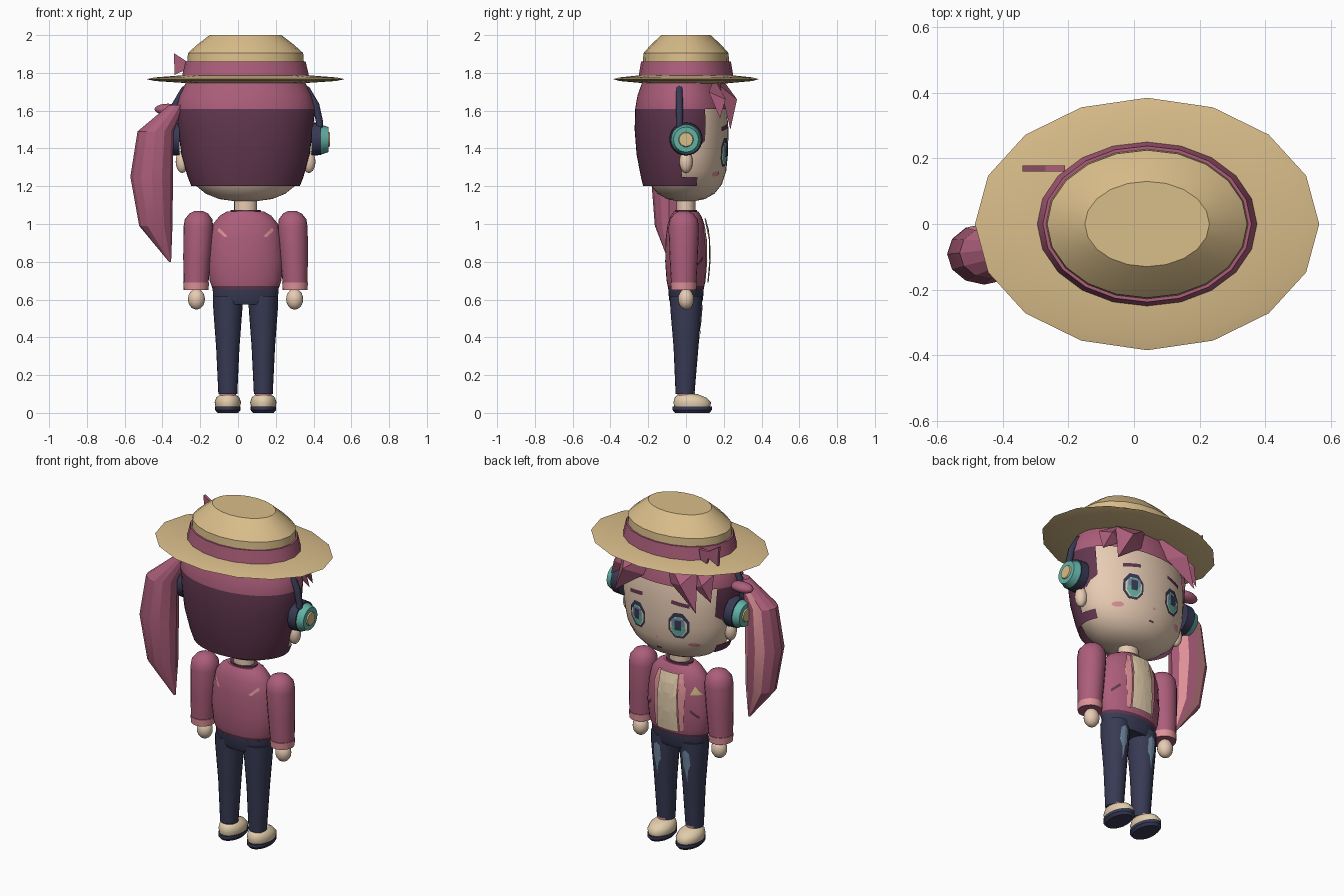
import bpy, bmesh, math
from mathutils import Vector, Matrix
from mathutils.bvhtree import BVHTree

if "Cube" in bpy.data.objects:
    bpy.data.objects.remove(bpy.data.objects["Cube"])

CX = 0.04  # the body's plane of symmetry


def material(name, rgb):
    lin = [((c / 255 + 0.055) / 1.055) ** 2.4 for c in rgb] + [1]
    m = bpy.data.materials.new(name)
    m.use_nodes = True
    m.diffuse_color = lin
    m.node_tree.nodes["Principled BSDF"].inputs["Base Color"].default_value = lin
    return m


PINK = material("rose", (172, 94, 122))
PLUM = material("dark plum", (98, 55, 79))
SKIN = material("skin", (232, 204, 180))
STRAW = material("straw", (217, 189, 138))
NAVY = material("navy", (56, 58, 84))
TEAL = material("teal", (98, 178, 166))
LIGHT = material("light pink", (222, 146, 152))
DENIM = material("faded blue", (112, 136, 162))
CREAM = material("cream", (226, 205, 172))


def finish(name, bm, mats, smooth=35):
    bmesh.ops.recalc_face_normals(bm, faces=bm.faces)
    me = bpy.data.meshes.new(name)
    bm.to_mesh(me)
    bm.free()
    ob = bpy.data.objects.new(name, me)
    bpy.context.collection.objects.link(ob)
    for m in mats if isinstance(mats, (list, tuple)) else [mats]:
        me.materials.append(m)
    if smooth:
        bpy.ops.object.select_all(action='DESELECT')
        ob.select_set(True)
        bpy.context.view_layer.objects.active = ob
        bpy.ops.object.shade_smooth_by_angle(angle=math.radians(smooth))
    return ob


def loft(name, rings, mats, seg=24, rule=None, cut=None, smooth=35):
    """Skin elliptical rings (z, cx, cy, rx, ry); rule(centre, segment) picks a material."""
    bm = bmesh.new()
    loops = [[bm.verts.new((cx + rx * math.cos(a), cy + ry * math.sin(a), z))
              for a in (2 * math.pi * i / seg for i in range(seg))]
             for z, cx, cy, rx, ry in rings]
    for lo, hi in zip(loops, loops[1:]):
        for i in range(seg):
            j = (i + 1) % seg
            f = bm.faces.new((lo[i], lo[j], hi[j], hi[i]))
            if rule:
                f.material_index = rule(f.calc_center_median(), i)
    bm.faces.new(loops[0][::-1])
    bm.faces.new(loops[-1])
    if cut:
        bmesh.ops.delete(bm, geom=[f for f in bm.faces if cut(f.calc_center_median())], context='FACES')
    return finish(name, bm, mats, smooth)


def ball(name, loc, radii, mat):
    bm = bmesh.new()
    bmesh.ops.create_uvsphere(bm, u_segments=16, v_segments=10, radius=1,
                              matrix=Matrix.Translation(loc) @ Matrix.Diagonal((*radii, 1)))
    return finish(name, bm, mat, 60)


def disc(name, loc, r1, r2, depth, side, mat):
    """Disc on the x axis, r2 on its outer side."""
    bm = bmesh.new()
    bmesh.ops.create_cone(bm, cap_ends=True, segments=24, radius1=r1, radius2=r2, depth=depth,
                          matrix=Matrix.Translation(loc) @ Matrix.Rotation(side * math.radians(90), 4, 'Y'))
    return finish(name, bm, mat)


def decal(name, target, outline, mat, side=1, lift=0.004):
    """Thin patch with an (x, z) outline, laid onto the target's front or back."""
    tree = BVHTree.FromPolygons([v.co for v in target.data.vertices],
                                [p.vertices for p in target.data.polygons])

    def drop(x, z):
        hit = tree.ray_cast(Vector((x, side * 2, z)), Vector((0, -side, 0)))[0]
        return (x, (hit.y if hit else side * 0.1) + side * lift, z)
    pts = []
    for a, b in zip(outline, outline[1:] + outline[:1]):
        pts += [(a[0] + (b[0] - a[0]) * t / 3, a[1] + (b[1] - a[1]) * t / 3) for t in range(3)]
    mx, mz = (sum(p[k] for p in pts) / len(pts) for k in (0, 1))
    bm = bmesh.new()
    rows = [[bm.verts.new(drop(mx + (x - mx) * s, mz + (z - mz) * s)) for x, z in pts] for s in (1, .66, .33)]
    mid = bm.verts.new(drop(mx, mz))
    n = len(pts)
    for i in range(n):
        j = (i + 1) % n
        for a, b in zip(rows, rows[1:]):
            bm.faces.new((a[i], a[j], b[j], b[i]))
        bm.faces.new((rows[-1][i], rows[-1][j], mid))
    ob = finish(name, bm, mat, 0)
    if ob.data.polygons[0].normal.y * side < 0:
        ob.data.flip_normals()
    return ob


def oval(x, z, rx, rz, n=8):
    return [(x + rx * math.cos(2 * math.pi * (i + .5) / n), z + rz * math.sin(2 * math.pi * (i + .5) / n))
            for i in range(n)]


def box(x, z, w, h, slant=0):
    return [(x - w, z - h - slant), (x + w, z - h + slant), (x + w, z + h + slant), (x - w, z + h - slant)]


def centred(rows, y=0):
    return [(z, CX, y, rx, ry) for z, rx, ry in rows]


# Head, neck and hair
head = loft("head", centred([(1.12, .05, .04), (1.132, .14, .10), (1.16, .21, .15), (1.21, .272, .19),
                             (1.28, .315, .213), (1.37, .335, .222), (1.5, .342, .225), (1.62, .335, .215),
                             (1.72, .30, .19)]), SKIN, 40, smooth=60)
loft("neck", centred([(1.03, .06, .05), (1.14, .06, .05)]), SKIN)


def bare_face(c):
    if c.z > 1.61:
        return False
    if c.z < 1.205:
        return abs(c.z - 1.2) < 1e-4
    return c.y > (.09 if c.z > 1.37 else -.03 if c.z > 1.25 else .05)


loft("hair", centred([(1.2, .287, .205), (1.25, .307, .217), (1.37, .34, .24), (1.5, .357, .25),
                      (1.61, .368, .247), (1.68, .35, .235), (1.75, .315, .21)], -.022),
     [PINK, PLUM], 48, lambda c, i: int(c.z < 1.61), bare_face)


def bang(name, root, left, ridge, right, tip):
    bm = bmesh.new()
    a, l, m, r, t = (bm.verts.new(p) for p in (root, left, ridge, right, tip))
    for f in ((a, l, m), (a, m, r), (l, t, m), (m, t, r), (a, r, l), (l, r, t)):
        bm.faces.new(f)
    finish(name, bm, PINK, 0)


for s, side in ((1, "left"), (-1, "right")):
    bang(side + "_bang", (CX + s * .04, .19, 1.77), (CX + s * .09, .215, 1.63), (CX + s * .19, .27, 1.66),
         (CX + s * .24, .18, 1.73), (CX + s * .27, .235, 1.50))
    bang(side + "_side_bang", (CX + s * .18, .15, 1.77), (CX + s * .22, .19, 1.63), (CX + s * .29, .21, 1.66),
         (CX + s * .31, .12, 1.70), (CX + s * .33, .18, 1.56))
    ball(side + "_ear", (CX + s * .335, 0, 1.33), (.035, .035, .06), SKIN)

    # Face details
    ex = CX + s * .135
    decal(side + "_eye_rim", head, oval(ex, 1.38, .062, .082), NAVY)
    decal(side + "_eye_white", head, oval(ex, 1.375, .05, .062), CREAM, lift=.006)
    decal(side + "_iris", head, oval(ex, 1.375, .041, .06), TEAL, lift=.008)
    decal(side + "_iris_top", head, box(ex, 1.40, .034, .022), DENIM, lift=.01)
    decal(side + "_pupil", head, box(ex, 1.385, .018, .03), NAVY, lift=.012)
    decal(side + "_brow", head, box(ex + s * .01, 1.51, .05, .011, -s * .008), PLUM)
    decal(side + "_blush", head, oval(CX + s * .205, 1.265, .03, .014), LIGHT)

    # Headphone cups
    disc(side + "_ear_pad", (CX + s * .375, 0, 1.45), .088, .085, .05, s, NAVY)
    disc(side + "_ear_cup", (CX + s * .418, 0, 1.447), .08, .066, .042, s, TEAL)
    disc(side + "_cup_centre", (CX + s * .44, 0, 1.447), .042, .036, .012, s, STRAW)
decal("nose", head, oval(CX, 1.285, .01, .008), LIGHT)
decal("mouth", head, box(CX, 1.215, .016, .005), PLUM)

# Headphone band
curve = bpy.data.curves.new("headphone_band", 'CURVE')
curve.dimensions, curve.bevel_depth, curve.bevel_resolution = '3D', .019, 2
half = [(.385, 1.45), (.392, 1.54), (.372, 1.63), (.325, 1.71), (.23, 1.77)]
path = half + [(0, 1.80)] + [(-x, z) for x, z in half[::-1]]
spline = curve.splines.new('POLY')
spline.points.add(len(path) - 1)
for p, (x, z) in zip(spline.points, path):
    p.co = (CX + x, -.035, z, 1)
curve.materials.append(NAVY)
bpy.context.collection.objects.link(bpy.data.objects.new("headphone_band", curve))

# Side ponytail with lighter streaks, and its tie
loft("ponytail", [(.80, -.36, -.085, .006, .006), (.99, -.435, -.09, .088, .075), (1.25, -.457, -.092, .113, .093),
                  (1.49, -.437, -.088, .095, .08), (1.63, -.325, -.07, .04, .035)],
     [PINK, LIGHT], 12, lambda c, i: int(i in (1, 3)), smooth=20)
ball("hair_tie", (-.37, .0, 1.607), (.072, .04, .03), PINK)

# Straw hat
loft("hat_brim", centred([(1.745, .30, .22), (1.757, .48, .352), (1.767, .525, .385), (1.776, .48, .352),
                          (1.79, .30, .22)]), STRAW, 16)
loft("hat_crown", centred([(1.77, .315, .235), (1.905, .305, .225), (1.95, .255, .185), (2.0, .19, .13)]), STRAW, 20, smooth=25)
loft("hat_band", centred([(1.775, .338, .252), (1.86, .318, .238)]), PINK, 20)
bm = bmesh.new()
bow = [bm.verts.new((x, .16, z)) for x, z in
       ((-.34, 1.905), (-.27, 1.86), (-.21, 1.86), (-.22, 1.80), (-.26, 1.785), (-.27, 1.82), (-.335, 1.79))]
ext = bmesh.ops.extrude_face_region(bm, geom=[bm.faces.new(bow)])["geom"]
bmesh.ops.translate(bm, vec=(0, .018, 0), verts=[g for g in ext if isinstance(g, bmesh.types.BMVert)])
finish("hat_bow", bm, PINK, 0)

# Jacket with dark hem and collar
jacket = loft("jacket", centred([(.65, .172, .093), (.672, .18, .097), (.70, .19, .103), (.8, .2, .11),
                                 (.92, .19, .108), (1.0, .172, .097), (1.045, .135, .08), (1.065, .10, .066)]),
              [PINK, PLUM], 32, lambda c, i: int(c.z < .672))
loft("collar", centred([(1.045, .085, .062), (1.073, .08, .058)]), PLUM)
decal("shirt_front", jacket, [(CX - .07, .69), (CX + .07, .69), (CX + .06, 1.03), (CX - .06, 1.03)], CREAM, lift=.02)
for s, side in ((1, "left"), (-1, "right")):
    decal(side + "_lapel", jacket, [(CX + s * x, z) for x, z in
                                   ((.068, .69), (.092, .69), (.105, .95), (.08, 1.03), (.058, 1.03))], LIGHT, lift=.009)
    decal(side + "_pocket", jacket, [(CX + s * x, z) for x, z in
                                    ((.125, .815), (.17, .775), (.172, .79), (.13, .83))], PLUM)
    decal(side + "_back_slash", jacket, [(CX + s * x, z) for x, z in
                                        ((.095, .935), (.11, .93), (.15, .965), (.14, .98))], LIGHT, -1)
decal("badge", jacket, [(-.14, .915), (-.085, .915), (-.105, .965)], STRAW)

# Trousers seat
loft("trouser_seat", centred([(.575, .155, .08), (.60, .172, .09), (.655, .174, .094)]), NAVY, 28)

# Arms, hands, legs and shoes
for s, side in ((1, "left"), (-1, "right")):
    loft(side + "_arm", [(z, CX + s * o, -.012, r, r * 1.02) for z, o, r in
                         ((.65, .262, .066), (.69, .262, .068), (.691, .262, .066), (.82, .257, .073), (.98, .25, .079),
                          (1.025, .249, .073), (1.055, .248, .05), (1.07, .247, .02))],
         [PINK, LIGHT], 20, lambda c, i: int(c.z < .69))
    ball(side + "_hand", (CX + s * .26, 0, .602), (.045, .042, .055), SKIN)
    lx = CX + s * .094
    leg = loft(side + "_leg", [(.10, lx, -.005, .05, .05), (.35, lx, 0, .062, .066), (.55, lx, 0, .077, .083),
                               (.62, lx, 0, .078, .085)], NAVY, 20)
    decal(side + "_faded_patch", leg, [(lx + s * x, z) for x, z in
                                      ((-.02, .56), (.0, .58), (.024, .56), (.028, .49), (.012, .45), (.006, .38),
                                       (-.008, .46), (-.022, .48))], DENIM)
    loft(side + "_sock", [(.075, lx, .0, .042, .045), (.112, lx, .0, .044, .047)], LIGHT)
    loft(side + "_shoe", [(.03, lx, .033, .064, .094), (.055, lx, .033, .07, .1), (.08, lx, .025, .062, .085),
                          (.1, lx, .01, .04, .05)], CREAM, smooth=60)
    loft(side + "_sole", [(0, lx, .033, .055, .09), (.015, lx, .033, .067, .104), (.033, lx, .033, .067, .104)], NAVY)
